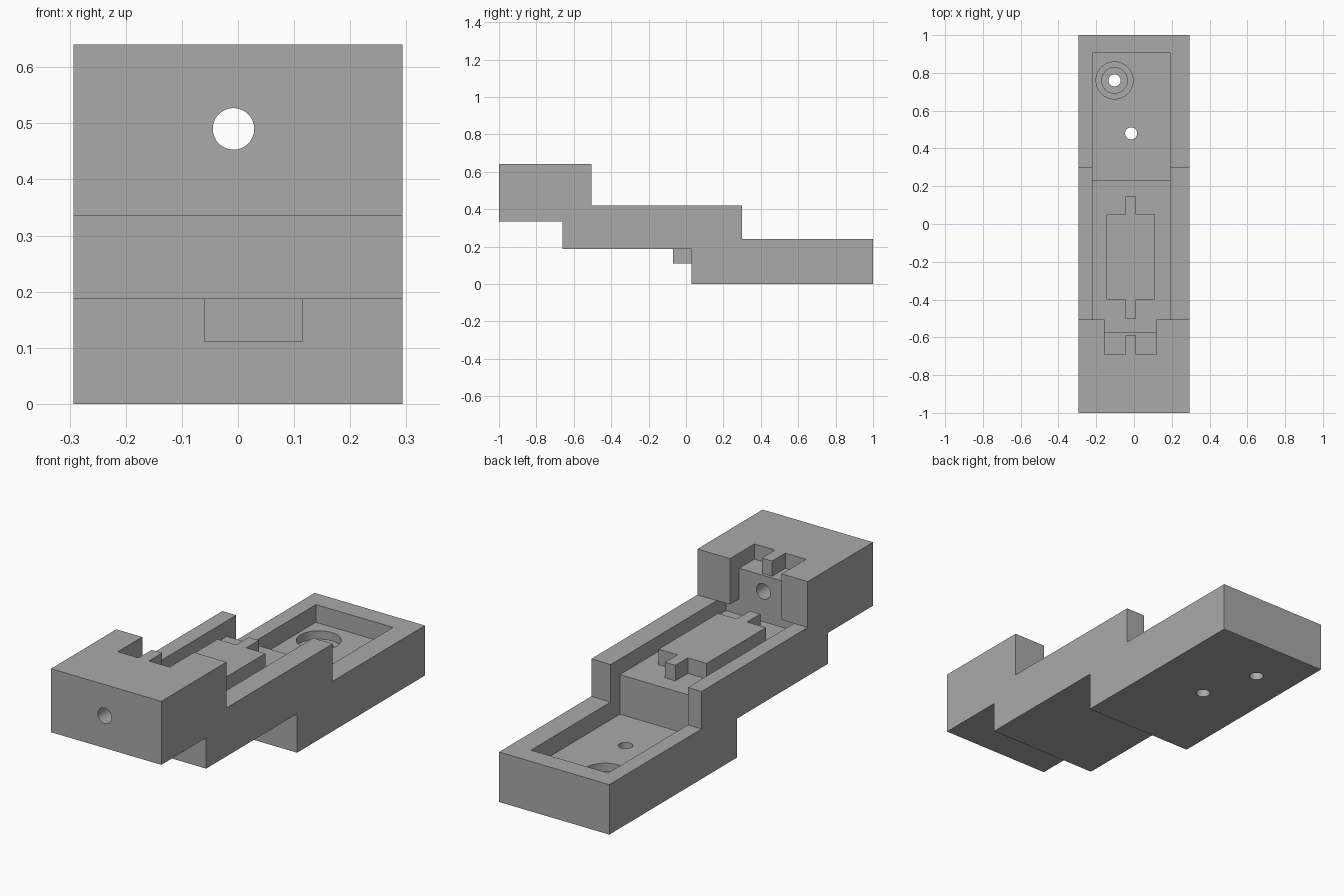
import bpy, bmesh, math
from mathutils import Matrix

old = bpy.data.objects.get("Cube")
if old:
    bpy.data.objects.remove(old, do_unlink=True)

grey = bpy.data.materials.new("plain_grey")
grey.use_nodes = True
grey.diffuse_color = (0.4, 0.4, 0.4, 1)
grey.node_tree.nodes["Principled BSDF"].inputs["Base Color"].default_value = (0.4, 0.4, 0.4, 1)

W = 0.293                                 # half width of the body
WALL_R, WALL_L = -0.22, 0.19              # inner faces of the side walls
FLOOR, RIM, SHELF, TOP = 0.345, 0.42, 0.567, 0.64
POCKET = 0.155                            # floor of the rear pocket


def add_object(name, bm):
    bmesh.ops.recalc_face_normals(bm, faces=bm.faces)
    mesh = bpy.data.meshes.new(name)
    bm.to_mesh(mesh)
    bm.free()
    mesh.materials.append(grey)
    obj = bpy.data.objects.new(name, mesh)
    bpy.context.collection.objects.link(obj)
    return obj


def prism(name, points, lo, hi, axes):
    """Extrude an outline; axes maps (a, b, depth) to a position."""
    bm = bmesh.new()
    face = bm.faces.new([bm.verts.new(axes(a, b, lo)) for a, b in points])
    new = bmesh.ops.extrude_face_region(bm, geom=[face])["geom"]
    shift = [p - q for p, q in zip(axes(0, 0, hi), axes(0, 0, lo))]
    bmesh.ops.translate(bm, vec=shift,
                        verts=[v for v in new if isinstance(v, bmesh.types.BMVert)])
    return add_object(name, bm)


def plan(name, points, lo, hi):
    return prism(name, points, lo, hi, lambda a, b, d: (a, b, d))


def box(name, x, y, z):
    return plan(name, [(x[0], y[0]), (x[1], y[0]), (x[1], y[1]), (x[0], y[1])], *z)


def drill(name, r, centre, length, along_y=False):
    bm = bmesh.new()
    bmesh.ops.create_cone(bm, cap_ends=True, segments=48, radius1=r, radius2=r, depth=length)
    if along_y:
        bm.transform(Matrix.Rotation(math.pi / 2, 4, "X"))
    bm.transform(Matrix.Translation(centre))
    return add_object(name, bm)


# Stepped body from its side profile
profile = [(-1, 0.335), (-1, TOP), (-0.505, TOP), (-0.505, RIM), (0.3, RIM), (0.3, 0.24),
           (1, 0.24), (1, 0), (0.03, 0), (0.03, 0.187), (-0.66, 0.187), (-0.66, 0.335)]
body = prism("stepped_body", profile, -W, W, lambda a, b, d: (d, a, b))

# Pockets, notch and holes
cutters = [
    box("rear_pocket_cutter", (WALL_R, WALL_L), (0.23, 0.905), (POCKET, 0.8)),
    box("channel_cutter", (WALL_R, WALL_L), (-0.505, 0.25), (FLOOR, 0.8)),
    box("undercut_cutter", (WALL_R, WALL_L), (-0.575, -0.45), (FLOOR, RIM)),
    box("notch_cutter", (-0.155, 0.12), (-0.575, -0.45), (0.38, 0.8)),
    box("shelf_cutter", (-0.155, 0.12), (-0.69, -0.45), (SHELF, 0.8)),
    drill("front_hole_cutter", 0.037, (-0.008, -0.8, 0.49), 0.6, True),
    drill("small_hole_cutter", 0.032, (-0.015, 0.48, 0.1), 0.4),
    drill("screw_hole_cutter", 0.032, (-0.103, 0.76, 0.1), 0.4),
    drill("wide_bore_cutter", 0.098, (-0.103, 0.76, 0.215), 0.2),
    drill("inner_bore_cutter", 0.068, (-0.103, 0.76, 0.16), 0.2),
]
for cutter in cutters:
    mod = body.modifiers.new(cutter.name, "BOOLEAN")
    mod.operation, mod.solver, mod.object = "DIFFERENCE", "EXACT", cutter
bpy.context.view_layer.update()
graph = bpy.context.evaluated_depsgraph_get()
cut_mesh = bpy.data.meshes.new_from_object(body.evaluated_get(graph))
body.modifiers.clear()
body.data = cut_mesh
for cutter in cutters:
    bpy.data.objects.remove(cutter, do_unlink=True)

# Raised island with a tongue at each end
l, r, tl, tr = -0.145, 0.11, -0.045, 0.01
plan("raised_island",
     [(l, -0.4), (tl, -0.4), (tl, -0.5), (tr, -0.5), (tr, -0.4), (r, -0.4),
      (r, 0.05), (tr, 0.05), (tr, 0.145), (tl, 0.145), (tl, 0.05), (l, 0.05)],
     FLOOR, RIM)

# Nub on the front shelf and tab under the middle step
box("shelf_nub", (tl, tr), (-0.69, -0.59), (SHELF, TOP))
box("lower_tab", (-0.06, 0.115), (-0.07, 0.03), (0.11, 0.187))

# Smooth hole walls, sharp edges elsewhere
bpy.ops.object.select_all(action="DESELECT")
body.select_set(True)
bpy.context.view_layer.objects.active = body
bpy.ops.object.shade_smooth_by_angle(angle=math.radians(30))
